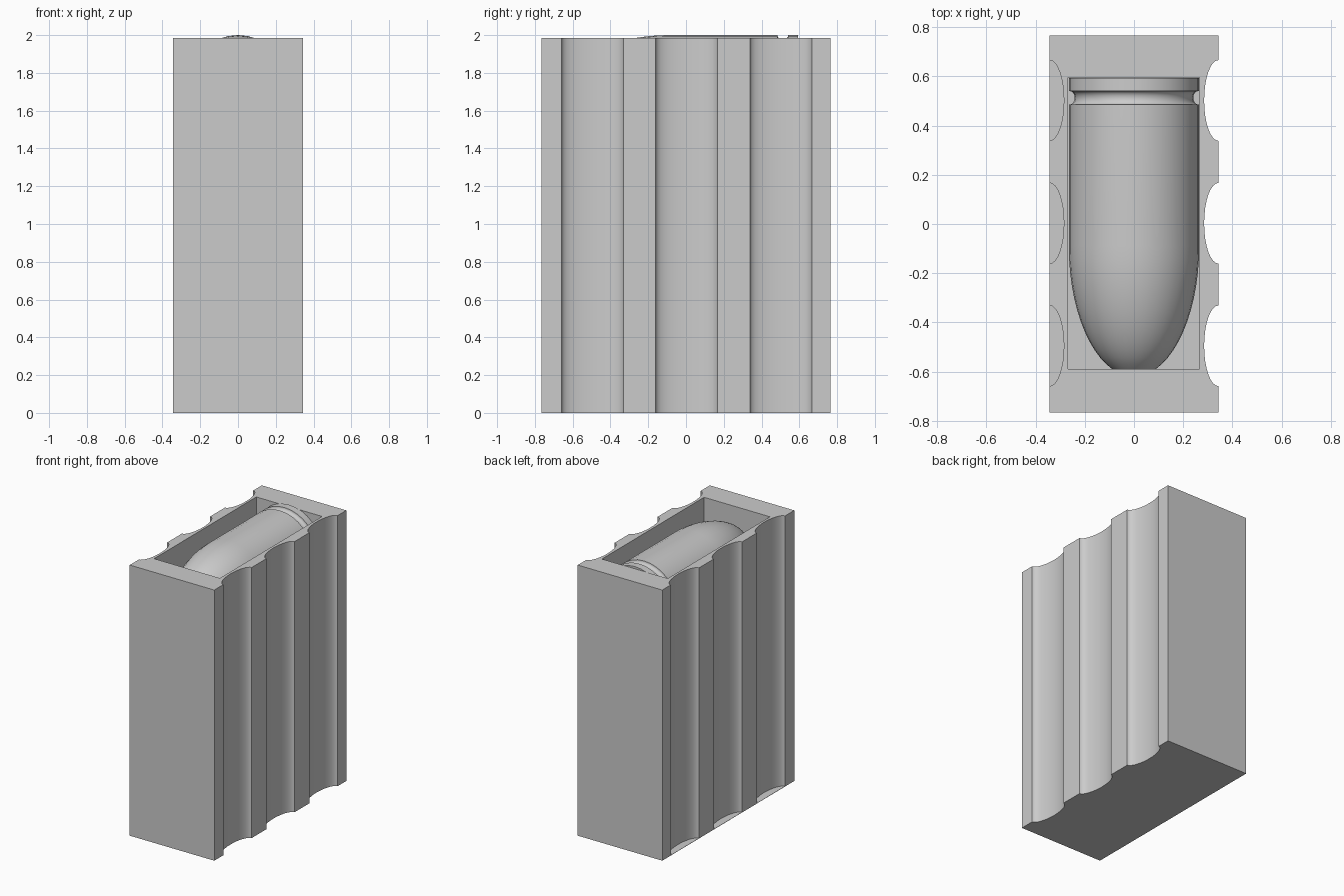
import bpy, bmesh, math

if "Cube" in bpy.data.objects:
    bpy.data.objects.remove(bpy.data.objects["Cube"])

HX, HY, TOP = 0.343, 0.765, 1.985


def new_object(name, bm):
    bmesh.ops.recalc_face_normals(bm, faces=bm.faces[:])
    mesh = bpy.data.meshes.new(name)
    bm.to_mesh(mesh)
    bm.free()
    ob = bpy.data.objects.new(name, mesh)
    bpy.context.collection.objects.link(ob)
    return ob


def box(name, x0, x1, y0, y1, z0, z1):
    bm = bmesh.new()
    bmesh.ops.create_cube(bm, size=1)
    for v in bm.verts:
        v.co.x = x0 if v.co.x < 0 else x1
        v.co.y = y0 if v.co.y < 0 else y1
        v.co.z = z0 if v.co.z < 0 else z1
    return new_object(name, bm)


def smooth(ob, angle):
    bpy.ops.object.select_all(action='DESELECT')
    ob.select_set(True)
    bpy.context.view_layer.objects.active = ob
    bpy.ops.object.shade_smooth_by_angle(angle=math.radians(angle))


# Housing: rectangular outline with three scooped flutes on each side
right = [(HX, -HY)]
for cy in (-0.495, 0.003, 0.502):
    for i in range(17):
        a = math.pi * i / 16
        right.append((HX - 0.058 * math.sin(a), cy - 0.164 * math.cos(a)))
right.append((HX, HY))
outline = right + [(-x, y) for x, y in reversed(right)]
bm = bmesh.new()
base = bm.faces.new([bm.verts.new((x, y, 0)) for x, y in outline])
ext = bmesh.ops.extrude_face_region(bm, geom=[base], use_keep_orig=True)
for v in ext['geom']:
    if isinstance(v, bmesh.types.BMVert):
        v.co.z = TOP
housing = new_object("housing", bm)

# Open pocket in the top of the housing
cutter = box("pocket_cutter", -0.268, 0.266, -0.59, 0.595, 1.4, 2.1)
cutter.hide_render = True
mod = housing.modifiers.new("pocket", 'BOOLEAN')
mod.operation = 'DIFFERENCE'
mod.solver = 'EXACT'
mod.object = cutter
bpy.context.view_layer.objects.active = housing
bpy.ops.object.modifier_apply(modifier=mod.name)
bpy.data.objects.remove(cutter)
smooth(housing, 30)

# Thin floor plate that closes the left flutes at the bottom
box("floor_plate", -HX, -0.2, -HY, HY, 0, 0.002)

# Round: lathed about the y axis, flat rim, extraction groove, ogive nose
R, SEG = 0.265, 32
profile = [(0.593, R), (0.54, R)]
profile += [(0.5125 + 0.0275 * math.cos(math.pi * i / 8),
             R - 0.004 - 0.02 * math.sin(math.pi * i / 8)) for i in range(9)]
profile += [(0.485, R), (-0.09, R)]
for i in range(1, 13):
    u = math.sin(math.asin(0.5 / 0.53) * i / 12)
    profile.append((-0.09 - 0.53 * u, R * math.sqrt(1 - u * u)))
bm = bmesh.new()
rings = [[bm.verts.new((r * math.sin(2 * math.pi * k / SEG), y,
                        2.0 - R + r * math.cos(2 * math.pi * k / SEG)))
          for k in range(SEG)] for y, r in profile]
for a, b in zip(rings, rings[1:]):
    for k in range(SEG):
        n = (k + 1) % SEG
        bm.faces.new((a[k], a[n], b[n], b[k]))
bm.faces.new(rings[0])
bm.faces.new(rings[-1])
smooth(new_object("round", bm), 35)
